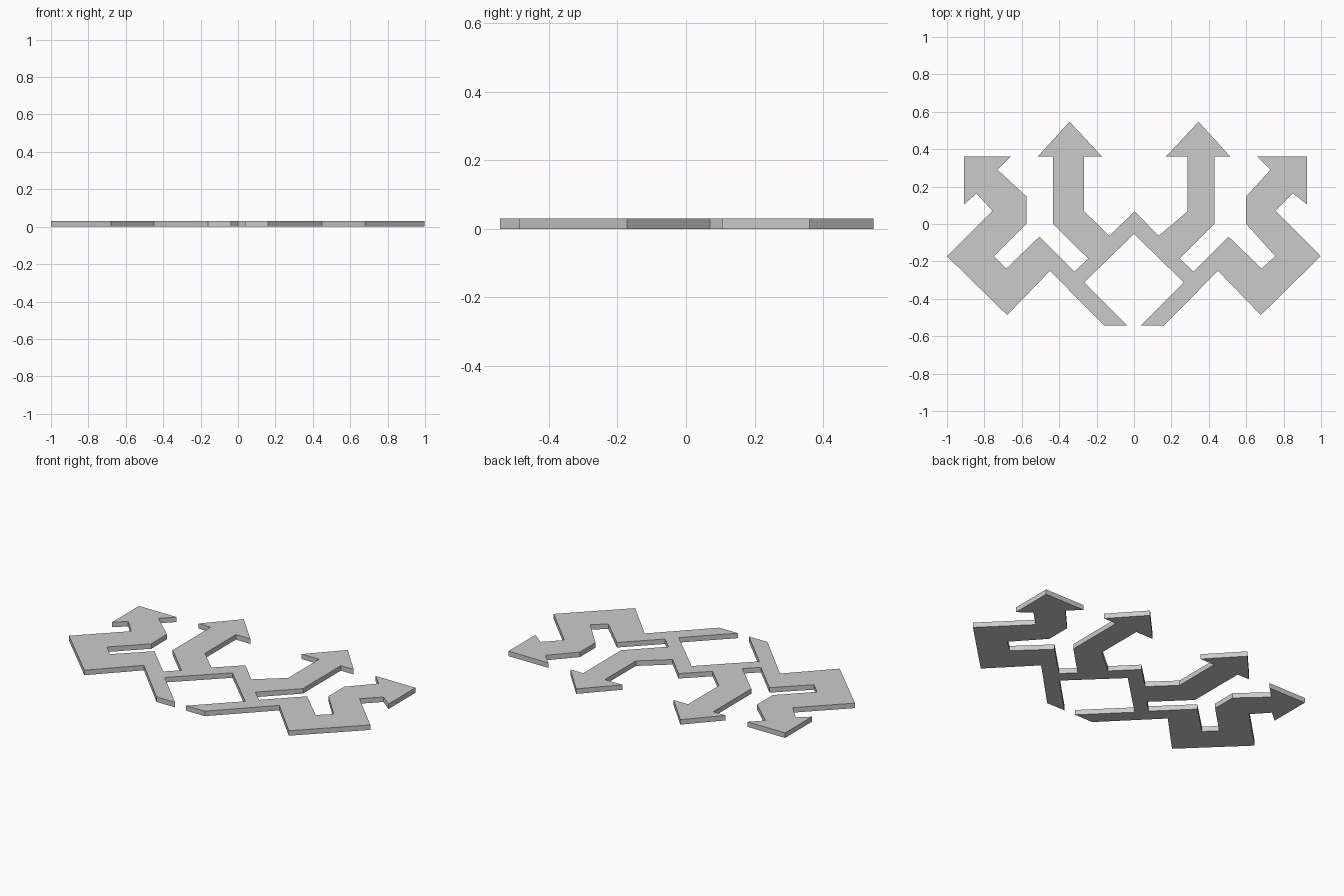
import bpy, bmesh

if "Cube" in bpy.data.objects:
    bpy.data.objects.remove(bpy.data.objects["Cube"])

THICKNESS = 0.03

# Right half of the plate outline, from the upper centre point round to the lower one
right_half = [
    (0.003, 0.067), (0.132, -0.063),
    # inner arrow
    (0.286, 0.067), (0.286, 0.36), (0.17, 0.36), (0.345, 0.547),
    (0.515, 0.36), (0.43, 0.36), (0.43, 0.0), (0.245, -0.185),
    # hooked outer arrow, inside edge
    (0.318, -0.255), (0.506, -0.068), (0.682, -0.238), (0.755, -0.172),
    (0.60, 0.0), (0.60, 0.148), (0.73, 0.29), (0.66, 0.36),
    # outer arrow head and outside edge
    (0.925, 0.36), (0.925, 0.105), (0.85, 0.163), (0.757, 0.07),
    (0.998, -0.172), (0.678, -0.487), (0.449, -0.25),
    # lower leg and inner chevron
    (0.16, -0.543), (0.037, -0.543), (0.267, -0.313), (0.0, -0.053),
]

# The left arms sit slightly differently from a perfect mirror
left_shift = {0.286: 0.266, 0.60: 0.575, 0.925: 0.909, 0.85: 0.842,
              0.43: 0.433, 0.998: 1.0, 0.755: 0.748}
left_half = [(-left_shift.get(x, x), y) for x, y in reversed(right_half[1:-1])]

# Flat plate raised to its thickness
bm = bmesh.new()
base = bm.faces.new([bm.verts.new((x, y, 0)) for x, y in right_half + left_half])
raised = bmesh.ops.extrude_face_region(bm, geom=[base], use_keep_orig=True)
bmesh.ops.translate(bm, vec=(0, 0, THICKNESS),
                    verts=[g for g in raised["geom"] if isinstance(g, bmesh.types.BMVert)])
bmesh.ops.recalc_face_normals(bm, faces=bm.faces)
bmesh.ops.triangulate(bm, faces=[f for f in bm.faces if len(f.verts) > 4])

mesh = bpy.data.meshes.new("branching_arrow_plate")
bm.to_mesh(mesh)
bm.free()
plate = bpy.data.objects.new("branching_arrow_plate", mesh)
bpy.context.collection.objects.link(plate)
